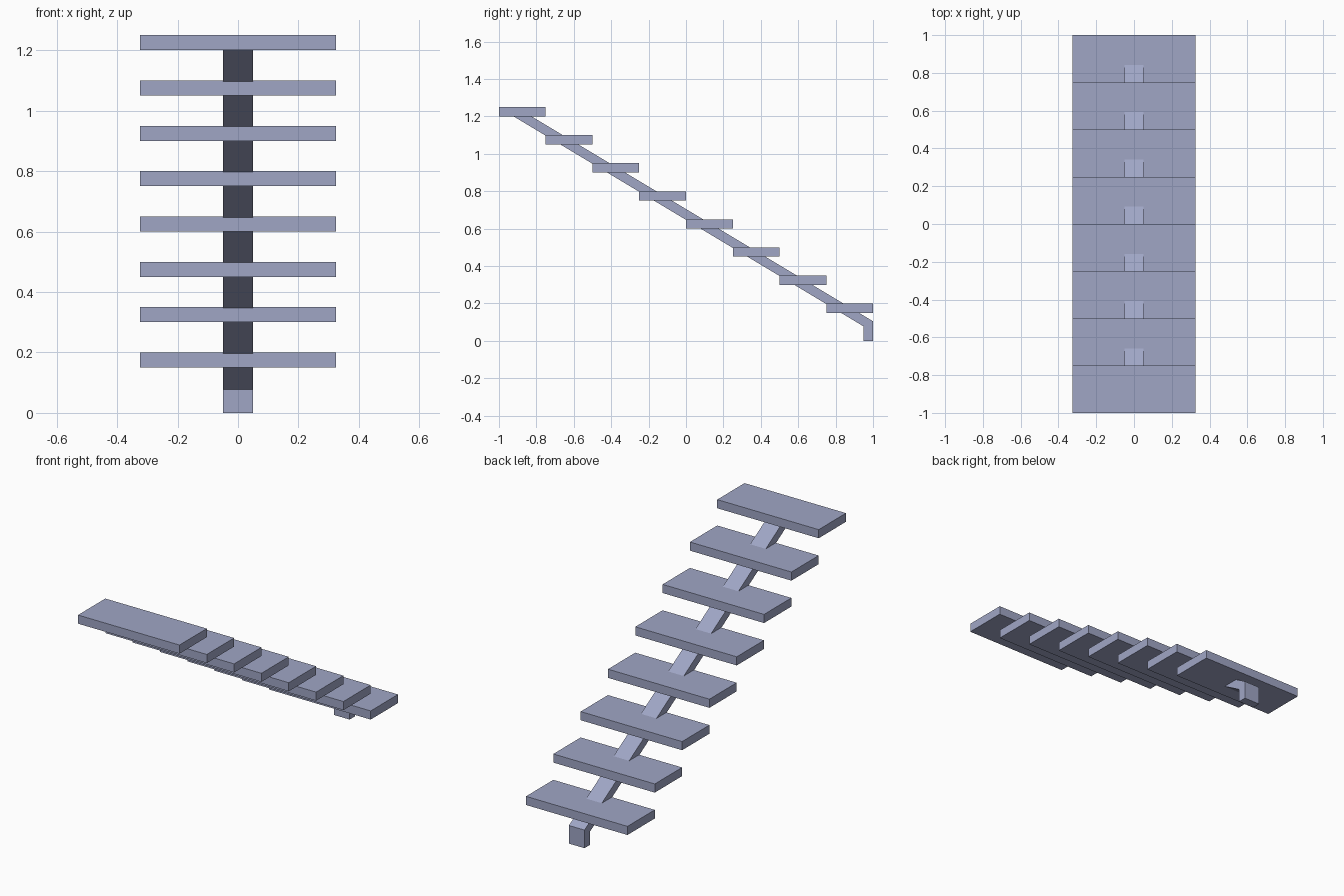
import bpy
import bmesh
from mathutils import Vector

if "Cube" in bpy.data.objects:
    bpy.data.objects.remove(bpy.data.objects["Cube"])

paint = bpy.data.materials.new("blue_grey_paint")
paint.diffuse_color = (0.35, 0.38, 0.56, 1.0)
paint.use_nodes = True
paint.node_tree.nodes["Principled BSDF"].inputs["Base Color"].default_value = paint.diffuse_color


def extrude_profile(name, profile, half_width):
    """Extrude a closed (y, z) outline symmetrically along x."""
    bm = bmesh.new()
    face = bm.faces.new([bm.verts.new((-half_width, y, z)) for y, z in profile])
    out = bmesh.ops.extrude_face_region(bm, geom=[face])
    verts = [g for g in out["geom"] if isinstance(g, bmesh.types.BMVert)]
    bmesh.ops.translate(bm, verts=verts, vec=Vector((2 * half_width, 0, 0)))
    bmesh.ops.recalc_face_normals(bm, faces=bm.faces[:])
    mesh = bpy.data.meshes.new(name)
    bm.to_mesh(mesh)
    bm.free()
    mesh.materials.append(paint)
    obj = bpy.data.objects.new(name, mesh)
    bpy.context.collection.objects.link(obj)
    return obj


STEPS, RUN, RISE, THICK = 8, 0.25, 0.15, 0.05
SLOPE = RISE / RUN

# Treads, climbing from the back (+y) to the front (-y)
for i in range(STEPS):
    y1 = 1.0 - RUN * i
    y0 = y1 - RUN
    z0 = RISE * (i + 1)
    z1 = z0 + THICK
    extrude_profile(f"tread_{i + 1}", [(y0, z0), (y1, z0), (y1, z1), (y0, z1)], 0.325)

# Central stringer with a short upright foot; its top end hides in the last tread
top_z, low_z, end_z = 0.105, 0.077, 1.205
extrude_profile("central_stringer", [
    (0.95, 0.0), (1.0, 0.0), (1.0, top_z),
    (1.0 - (end_z - top_z) / SLOPE, end_z),
    (0.95 - (end_z - low_z) / SLOPE, end_z),
    (0.95, low_z),
], 0.05)
